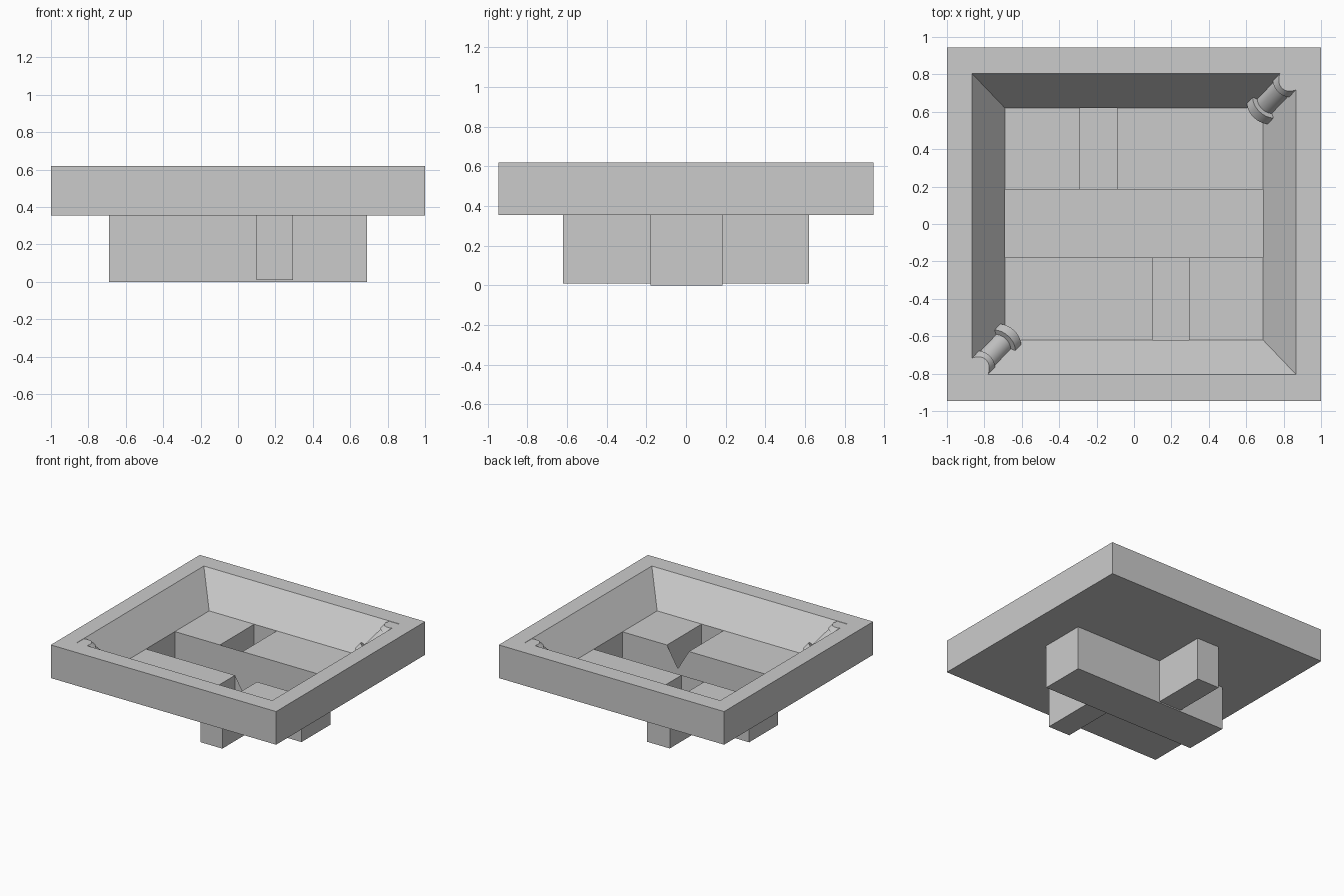
import bpy, bmesh
from mathutils import Vector

cube = bpy.data.objects.get("Cube")
if cube:
    bpy.data.objects.remove(cube)

grey = bpy.data.materials.new("light_grey")
grey.use_nodes = True
grey.diffuse_color = (0.6, 0.6, 0.6, 1)
grey.node_tree.nodes["Principled BSDF"].inputs["Base Color"].default_value = (0.6, 0.6, 0.6, 1)

RIM, FLOOR, UNDER = 0.62, 0.378, 0.354
OUTER, OPENING, INNER = (1.0, 0.945), (0.867, 0.805), (0.69, 0.62)


def face(bm, *points):
    bm.faces.new([bm.verts.new(p) for p in points])


def finish(bm, name, merge=True):
    if merge:
        bmesh.ops.remove_doubles(bm, verts=bm.verts, dist=0.0005)
        bmesh.ops.dissolve_limit(bm, angle_limit=0.01, verts=bm.verts, edges=bm.edges)
    bmesh.ops.recalc_face_normals(bm, faces=bm.faces)
    mesh = bpy.data.meshes.new(name)
    bm.to_mesh(mesh)
    bm.free()
    mesh.materials.append(grey)
    obj = bpy.data.objects.new(name, mesh)
    bpy.context.collection.objects.link(obj)
    return obj


def ring(size, z):
    x, y = size
    return [(-x, -y, z), (x, -y, z), (x, y, z), (-x, y, z)]


# Tray sides, rim and sloping inner walls
bm = bmesh.new()
loops = [ring(OUTER, UNDER), ring(OUTER, RIM), ring(OPENING, RIM), ring(INNER, FLOOR)]
for a, b in zip(loops, loops[1:]):
    for i in range(4):
        j = (i + 1) % 4
        face(bm, a[i], a[j], b[j], b[i])
finish(bm, "tray_frame")

# Plan grid that the channels are laid out on
xs = [-1, -0.69, -0.29, -0.09, 0.1, 0.295, 0.69, 1]
ys = [-0.945, -0.62, -0.18, 0.185, 0.62, 0.945]


def depth(i, j):
    """Bottom height of a channel cell, or None where there is no channel."""
    if j == 2 and 1 <= i <= 5:
        return 0.0
    if (i, j) in ((2, 3), (4, 1)):
        return 0.01
    return None


def level(bm, i, j, z):
    face(bm, (xs[i], ys[j], z), (xs[i + 1], ys[j], z),
         (xs[i + 1], ys[j + 1], z), (xs[i], ys[j + 1], z))


floor, under, channel = bmesh.new(), bmesh.new(), bmesh.new()
for i in range(len(xs) - 1):
    for j in range(len(ys) - 1):
        z = depth(i, j)
        if z is None:
            level(under, i, j, UNDER)
            if 1 <= i <= 5 and 1 <= j <= 3:
                level(floor, i, j, FLOOR)
            continue
        level(channel, i, j, z)
        x0, x1, y0, y1 = xs[i], xs[i + 1], ys[j], ys[j + 1]
        sides = [(i - 1, j, (x0, y0), (x0, y1)), (i + 1, j, (x1, y0), (x1, y1)),
                 (i, j - 1, (x0, y0), (x1, y0)), (i, j + 1, (x0, y1), (x1, y1))]
        for ni, nj, p, q in sides:
            if depth(ni, nj) is None:
                face(channel, (*p, z), (*q, z), (*q, FLOOR), (*p, FLOOR))
finish(floor, "tray_floor")
finish(under, "tray_underside")
finish(channel, "channel_shell")

# Solid partition across the back branch
bm = bmesh.new()
face(bm, (xs[2], ys[3], 0), (xs[3], ys[3], 0), (xs[3], ys[3], FLOOR), (xs[2], ys[3], FLOOR))
finish(bm, "back_partition")

# Partition with a V notch across the front branch
bm = bmesh.new()
mid = (xs[4] + xs[5]) / 2
face(bm, (xs[4], ys[2], 0), (mid, ys[2], 0), (mid, ys[2], 0.215), (xs[4], ys[2], FLOOR))
face(bm, (mid, ys[2], 0), (xs[5], ys[2], 0), (xs[5], ys[2], FLOOR), (mid, ys[2], 0.215))
finish(bm, "notched_partition")

# Corner pipes running down two opposite corners, profile as (distance, radius)
profile = [(-0.1, 0.074), (0.12, 0.074), (0.12, 0.066), (0.3, 0.066), (0.3, 0.095), (0.36, 0.095)]
for side, name in ((1, "back_left_pipe"), (-1, "front_right_pipe")):
    top = Vector((side * OPENING[0], side * OPENING[1], RIM))
    down = (Vector((side * INNER[0], side * INNER[1], FLOOR)) - top).normalized()
    turn = down.to_track_quat('Z', 'Y')
    bm = bmesh.new()
    circles = []
    for dist, radius in profile:
        made = bmesh.ops.create_circle(bm, segments=32, radius=radius)["verts"]
        for v in made:
            v.co = top + down * dist + turn @ v.co
        circles.append(made)
    for a, b in zip(circles, circles[1:]):
        for k in range(32):
            n = (k + 1) % 32
            bm.faces.new((a[k], a[n], b[n], b[k]))
    bm.faces.new(circles[0])
    bm.faces.new(circles[-1])
    # Trim flush with the rim and with the tray floor
    for z, up in ((RIM - 0.002, 1), (UNDER + 0.005, -1)):
        geom = bm.verts[:] + bm.edges[:] + bm.faces[:]
        cut = bmesh.ops.bisect_plane(bm, geom=geom, plane_co=(0, 0, z),
                                     plane_no=(0, 0, up), clear_outer=True)
        edges = [e for e in cut["geom_cut"] if isinstance(e, bmesh.types.BMEdge)]
        bmesh.ops.holes_fill(bm, edges=edges)
    pipe = finish(bm, name, merge=False)
    bpy.ops.object.select_all(action='DESELECT')
    pipe.select_set(True)
    bpy.context.view_layer.objects.active = pipe
    bpy.ops.object.shade_smooth_by_angle(angle=0.6)
